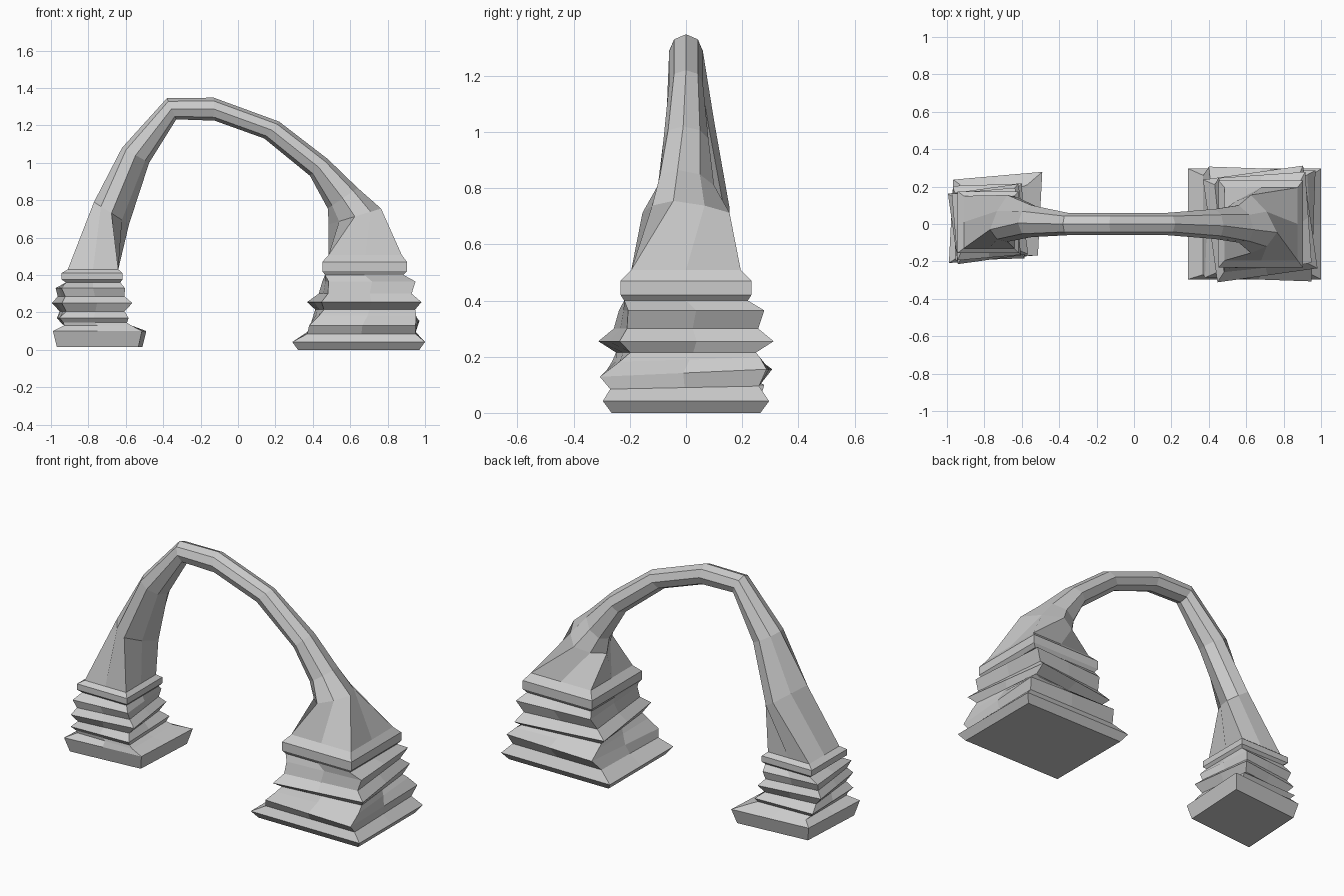
import bpy, bmesh
from math import cos, sin, radians, pi
from mathutils import Vector

# Eight directions of a ring
UNIT = [(cos(k * pi / 4), sin(k * pi / 4)) for k in range(8)]


def slab(side, z, cx, cy, hx, hy, rot, tilt=0, skew=0):
    """Square pillar ring with edge midpoints, turned about z, tilted along y."""
    c, s = cos(radians(rot)), sin(radians(rot))
    u = Vector((c, s + skew, 0)) * hx * side
    v = Vector((skew - s, c, tilt)) * hy
    mid = Vector((cx, cy, z))
    return [mid + u * round(a) + v * round(b) for a, b in UNIT]


def section(ox, oz, ix, iz, cy, hy, slant=0, mid=1):
    """Octagon between an outer and inner point; mid < 1 pulls it to a diamond.
    Shifted one step so the square corners run into its axis points."""
    o, i = Vector((ox, cy + slant, oz)), Vector((ix, cy - slant, iz))
    pts = []
    for k in range(8):
        a, b = UNIT[(k + 1) % 8]
        f = 1 if k % 2 else mid
        pts.append((o + i) / 2 + (o - i) / 2 * a * f + Vector((0, hy * b * f, 0)))
    return pts


def loft(name, rings):
    """Skin a list of rings and cap both ends."""
    bm = bmesh.new()
    rows = [[bm.verts.new(p) for p in r] for r in rings]
    for a, b in zip(rows, rows[1:]):
        for k in range(8):
            n = (k + 1) % 8
            bm.faces.new((a[k], a[n], b[n], b[k]))
    bm.faces.new(rows[0])
    bm.faces.new(rows[-1])
    bmesh.ops.recalc_face_normals(bm, faces=bm.faces)
    mesh = bpy.data.meshes.new(name)
    bm.to_mesh(mesh)
    bm.free()
    obj = bpy.data.objects.new(name, mesh)
    bpy.context.collection.objects.link(obj)
    return obj


# Small pillar, bottom to top: z, centre x, centre y, half x, half y, turn
left = [
    (0.015, -0.74, 0.035, 0.218, 0.20, 1, 0, 0.07),
    (0.10, -0.74, 0.035, 0.238, 0.223, 1, 0, 0.07),
    (0.13, -0.75, 0.02, 0.18, 0.19, 0),
    (0.145, -0.77, 0.01, 0.17, 0.18, 2),
    (0.17, -0.777, 0.01, 0.185, 0.20, 2),
    (0.205, -0.78, 0.0, 0.157, 0.165, 6),
    (0.25, -0.78, 0.0, 0.19, 0.19, 8),
    (0.285, -0.785, 0.0, 0.16, 0.165, 7),
    (0.33, -0.79, 0.0, 0.17, 0.18, 5),
    (0.36, -0.775, 0.01, 0.145, 0.15, 0),
    (0.375, -0.78, 0.01, 0.163, 0.165, 0),
    (0.41, -0.78, 0.01, 0.163, 0.165, 0),
    (0.43, -0.775, 0.01, 0.135, 0.14, 0),
]

# Arch: outer x, z, inner x, z, centre y, half depth, slant, mid
arch = [
    (-0.77, 0.79, -0.583, 0.67, 0.03, 0.125, -0.06, 0.85),
    (-0.62, 1.08, -0.475, 1.0, 0.015, 0.085, -0.01),
    (-0.38, 1.345, -0.33, 1.232, 0, 0.06),
    (-0.13, 1.348, -0.125, 1.225, 0, 0.06),
    (0.22, 1.22, 0.14, 1.13, 0, 0.06),
    (0.48, 1.02, 0.385, 0.93, 0, 0.08, -0.01),
    (0.64, 0.865, 0.48, 0.755, 0, 0.10, -0.03),
    (0.765, 0.755, 0.485, 0.67, 0, 0.155, -0.045, 0.85),
]

# Large pillar, bottom to top: same columns, then tilt
right = [
    (0.0, 0.645, 0, 0.325, 0.265, 0),
    (0.042, 0.645, 0, 0.355, 0.296, 0),
    (0.09, 0.66, -0.005, 0.29, 0.265, 0, 0.02),
    (0.142, 0.675, 0, 0.285, 0.297, -2, 0.045),
    (0.19, 0.68, 0, 0.26, 0.25, 3, 0.03),
    (0.215, 0.68, 0, 0.245, 0.225, 6),
    (0.255, 0.675, 0, 0.27, 0.277, 8),
    (0.30, 0.68, 0, 0.225, 0.235, 6),
    (0.365, 0.70, 0.02, 0.233, 0.243, 4),
    (0.40, 0.675, 0, 0.21, 0.22, 0),
    (0.42, 0.677, 0, 0.226, 0.233, 0),
    (0.47, 0.677, 0, 0.226, 0.233, 0),
    (0.508, 0.68, 0, 0.195, 0.195, 0),
]

# One continuous rock arch: up the small pillar, over, down the large pillar
loft("rock_arch",
     [slab(-1, z, x, y, hx, hy, rot, 0, 0) if not extra
      else slab(1, z, x, y, -hx, hy, rot, *extra)
      for z, x, y, hx, hy, rot, *extra in left]
     + [section(*s) for s in arch]
     + [slab(1, *r) for r in reversed(right)])
